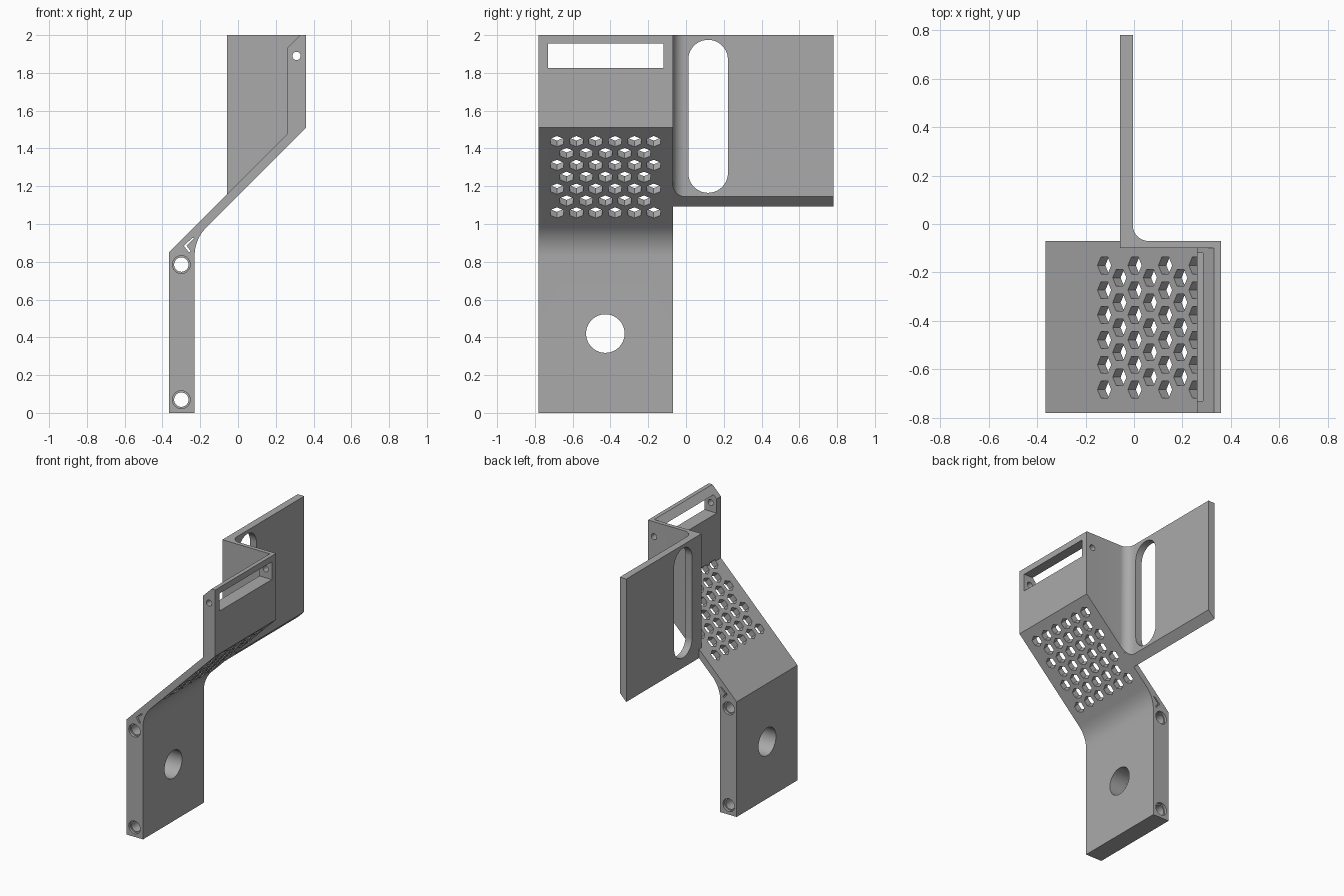
import bpy, bmesh, math
from mathutils import Vector, Matrix

if "Cube" in bpy.data.objects:
    bpy.data.objects.remove(bpy.data.objects["Cube"])

grey = bpy.data.materials.new("plain grey")
grey.diffuse_color = (0.4, 0.4, 0.4, 1)
grey.use_nodes = True
grey.node_tree.nodes["Principled BSDF"].inputs["Base Color"].default_value = grey.diffuse_color


def prism(bm, pts, to3d, a, b):
    """Extrude a 2D outline between depths a and b; to3d maps (u, v, depth) to a point."""
    lo = [bm.verts.new(to3d(u, v, a)) for u, v in pts]
    hi = [bm.verts.new(to3d(u, v, b)) for u, v in pts]
    bm.faces.new(lo)
    bm.faces.new(hi[::-1])
    n = len(pts)
    for i in range(n):
        j = (i + 1) % n
        bm.faces.new((lo[j], lo[i], hi[i], hi[j]))


def along_y(u, v, d): return Vector((u, d, v))
def along_x(u, v, d): return Vector((d, u, v))
def along_z(u, v, d): return Vector((u, v, d))


def arc(cx, cy, r, a0, a1, n):
    return [(cx + r * math.cos(math.radians(a0 + (a1 - a0) * i / n)),
             cy + r * math.sin(math.radians(a0 + (a1 - a0) * i / n))) for i in range(n + 1)]


def circle(cx, cy, r, n=40):
    return arc(cx, cy, r, 0, 360, n)[:-1]


def finish(name, bm):
    bmesh.ops.recalc_face_normals(bm, faces=bm.faces)
    me = bpy.data.meshes.new(name)
    bm.to_mesh(me)
    bm.free()
    me.materials.append(grey)
    ob = bpy.data.objects.new(name, me)
    bpy.context.collection.objects.link(ob)
    return ob


F, B = -0.78, -0.07      # front and back of the bent strip

# Bent strip: lower block, slanted sheet, upper plate with chamfered top
bm = bmesh.new()
side = [(-0.365, 0), (-0.23, 0)] + arc(-0.013, 0.83, 0.217, 180, 135, 14)
side += [(0.36, 1.51), (0.36, 2), (0.33, 2), (0.26, 1.93), (0.26, 1.475), (-0.365, 0.85)]
prism(bm, side, along_y, F, B)
bracket = finish("bracket", bm)

# Side web and rear mounting plate with filleted inner corner, sloping underside
bm = bmesh.new()
ell = [(-0.058, -0.10), (0.36, -0.10), (0.36, B)] + arc(0.06, -0.005, 0.065, 270, 180, 12)
ell += [(-0.005, 0.78), (-0.058, 0.78)]
prism(bm, ell, along_z, 0, 2)
for v in bm.verts:
    if v.co.z < 1:
        v.co.z = v.co.x + 1.15
wing = finish("rear_plate", bm)

# Main cutters: hexagon grid, bores, groove, slot, window
bm = bmesh.new()
s = math.sqrt(0.5)
hexagon = [(0.04 * math.cos(math.radians(60 * k + 30)),
            0.04 * math.sin(math.radians(60 * k + 30))) for k in range(6)]
for row in range(7):
    z = 1.06 + row * 0.0629
    count = 6 - row % 2
    for i in range(count):
        c = Vector((z - 1.15, -0.427 + (i - (count - 1) / 2) * 0.1025, z))

        def slanted(u, v, d, c=c):
            return c + Vector((v * s - d * s, u, v * s + d * s))
        prism(bm, hexagon, slanted, -0.02, 0.056)
for z in (0.07, 0.785):
    prism(bm, circle(-0.30, z, 0.038), along_y, -0.9, 0.05)
prism(bm, circle(-0.427, 0.42, 0.102, 56), along_x, -0.5, -0.1)
chevron = [(-0.287, 0.885), (-0.243, 0.925), (-0.232, 0.925),
           (-0.272, 0.885), (-0.25, 0.855), (-0.26, 0.85)]
prism(bm, chevron, along_y, -0.9, 0.05)
slot = arc(0.117, 1.87, 0.105, 0, 180, 20) + arc(0.117, 1.27, 0.105, 180, 360, 20)
prism(bm, slot, along_x, -0.2, 0.1)
prism(bm, [(-0.73, 1.825), (-0.12, 1.825), (-0.12, 1.955), (-0.73, 1.955)], along_x, 0.2, 0.5)
cutter_a = finish("main_cutter", bm)

# Second cutters: pin hole through the upper plate, shallow counterbores
bm = bmesh.new()
prism(bm, circle(0.31, 1.89, 0.022, 24), along_y, -0.9, 0.05)
for z in (0.07, 0.785):
    prism(bm, circle(-0.30, z, 0.047), along_y, -0.9, F + 0.02)
    prism(bm, circle(-0.30, z, 0.047), along_y, B - 0.02, 0.05)
cutter_b = finish("pin_cutter", bm)

# Combine
bpy.context.view_layer.objects.active = bracket
bracket.select_set(True)
for tool, op in ((wing, 'UNION'), (cutter_a, 'DIFFERENCE'), (cutter_b, 'DIFFERENCE')):
    m = bracket.modifiers.new(tool.name, 'BOOLEAN')
    m.object, m.operation, m.solver = tool, op, 'EXACT'
    bpy.ops.object.modifier_apply(modifier=m.name)
    bpy.data.objects.remove(tool)
bpy.ops.object.shade_smooth_by_angle(angle=math.radians(25))
